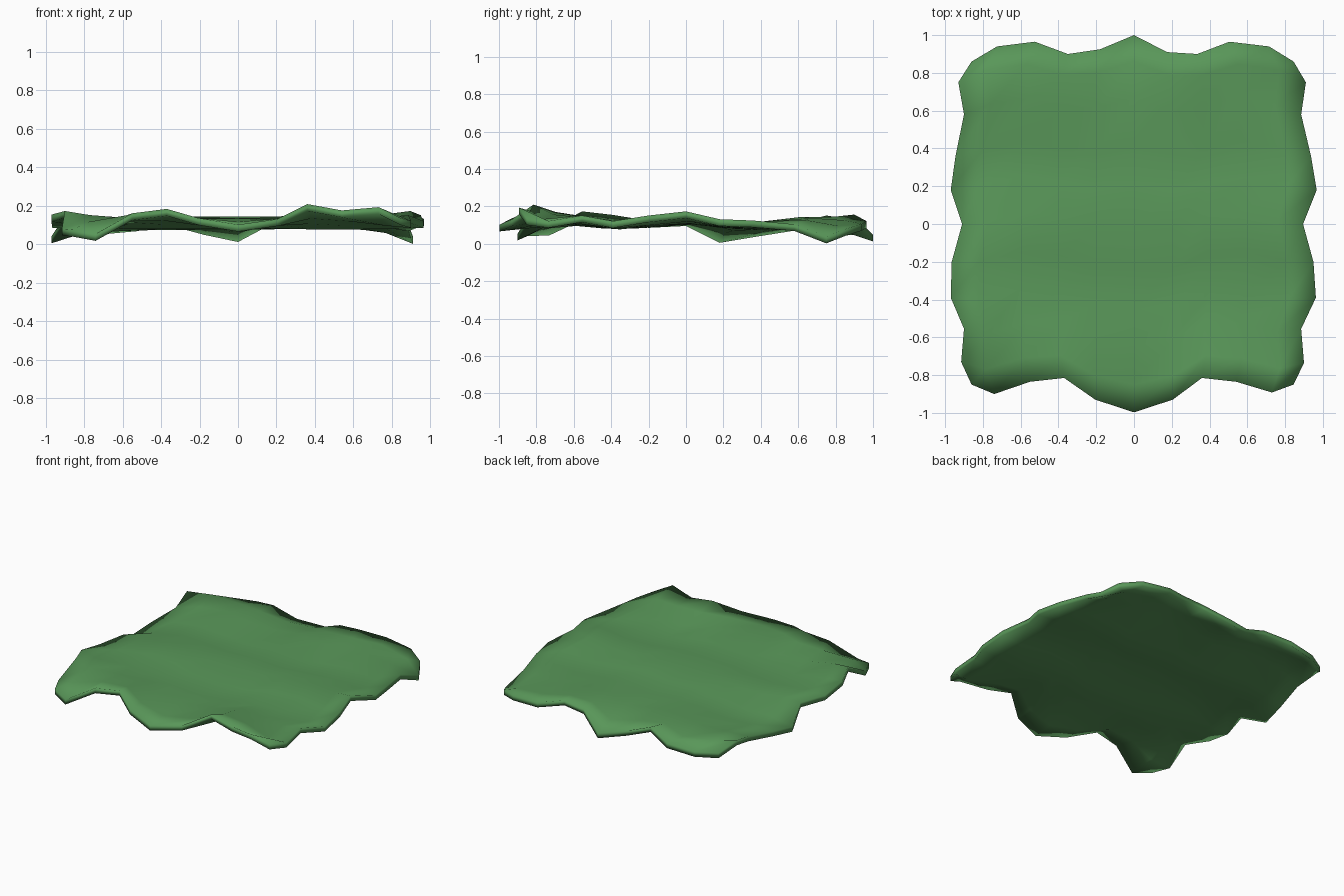
import bpy, bmesh, math
from mathutils import Vector

if "Cube" in bpy.data.objects:
    bpy.data.objects.remove(bpy.data.objects["Cube"])

N = 10          # cells per side
THICK = 0.036

# Scalloped, rippled outline: each side runs left to right or front to back (x, y, lower z)
FRONT = [(-.86, -.85, .04), (-.74, -.90, .018), (-.55, -.835, .125), (-.37, -.815, .148),
         (-.205, -.93, .10), (0, -.997, .066), (.205, -.93, .095), (.36, -.815, .173),
         (.54, -.835, .14), (.73, -.892, .157), (.845, -.85, .10)]
BACK = [(-.86, .86, .045), (-.725, .94, .05), (-.525, .965, .068), (-.35, .90, .112),
        (-.18, .925, .05), (0, 1.0, .012), (.175, .91, .105), (.335, .90, .12),
        (.505, .965, .085), (.715, .94, .07), (.845, .86, .045)]
LEFT = [(-.915, -.73, .045), (-.90, -.555, .137), (-.97, -.39, .118), (-.965, -.20, .085),
        (-.91, 0, .095), (-.97, .18, .005), (-.945, .36, .035), (-.90, .58, .07), (-.93, .75, .115)]
RIGHT = [(.90, -.735, .085), (.885, -.555, .115), (.963, -.39, .085), (.95, -.20, .115),
         (.895, 0, .137), (.967, .18, .095), (.937, .36, .088), (.885, .58, .068), (.91, .75, .002)]
front, back = [Vector(p) for p in FRONT], [Vector(p) for p in BACK]
left = [front[0]] + [Vector(p) for p in LEFT] + [back[0]]
right = [front[-1]] + [Vector(p) for p in RIGHT] + [back[-1]]


def sheet_point(i, j):
    """Fill between the four edges, settling into gentle ripples inside."""
    u, v = i / N, j / N
    p = (front[i] * (1 - v) + back[i] * v + left[j] * (1 - u) + right[j] * u
         - front[0] * (1 - u) * (1 - v) - front[-1] * u * (1 - v)
         - back[0] * (1 - u) * v - back[-1] * u * v)
    ring = min(i, j, N - i, N - j)
    if ring:
        near = min([(i, left[j]), (N - i, right[j]), (j, front[i]), (N - j, back[i])],
                   key=lambda e: e[0])[1]
        base = 0.092 + 0.016 * math.cos(2 * math.pi * p.y / 0.68)
        w = 0.4 ** ring
        p.z = base * (1 - w) + near.z * w
    return p


# Green sheet with thickness
bm = bmesh.new()
grid = [[bm.verts.new(sheet_point(i, j)) for j in range(N + 1)] for i in range(N + 1)]
for i in range(N):
    for j in range(N):
        bm.faces.new((grid[i][j], grid[i + 1][j], grid[i + 1][j + 1], grid[i][j + 1]))
top = bmesh.ops.extrude_face_region(bm, geom=bm.faces[:], use_keep_orig=True)["geom"]
bmesh.ops.translate(bm, vec=(0, 0, THICK), verts=[g for g in top if isinstance(g, bmesh.types.BMVert)])
bmesh.ops.recalc_face_normals(bm, faces=bm.faces[:])
for f in bm.faces:
    f.smooth = True
mesh = bpy.data.meshes.new("rippled_sheet")
bm.to_mesh(mesh)
bm.free()

green = bpy.data.materials.new("leaf green")
green.diffuse_color = (0.10, 0.31, 0.10, 1)
green.use_nodes = True
green.node_tree.nodes["Principled BSDF"].inputs["Base Color"].default_value = green.diffuse_color
mesh.materials.append(green)
obj = bpy.data.objects.new("rippled_sheet", mesh)
bpy.context.collection.objects.link(obj)
